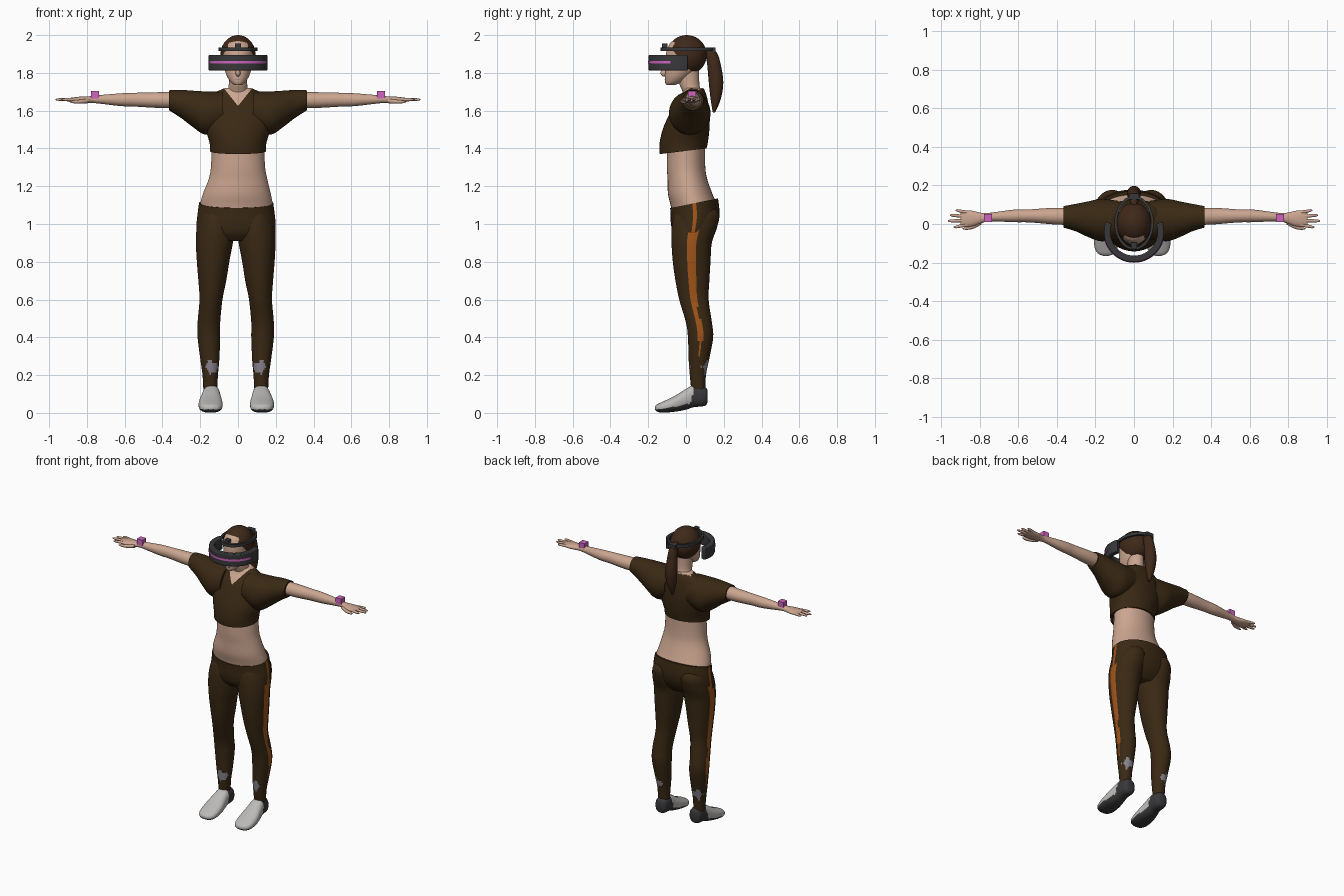
import bpy, bmesh, math
from mathutils import Vector

cube = bpy.data.objects.get("Cube")
if cube:
    bpy.data.objects.remove(cube, do_unlink=True)


def material(name, rgb):
    m = bpy.data.materials.new(name)
    m.use_nodes = True
    m.diffuse_color = (*rgb, 1)
    bsdf = m.node_tree.nodes["Principled BSDF"]
    bsdf.inputs["Base Color"].default_value = (*rgb, 1)
    bsdf.inputs["Roughness"].default_value = 0.7
    return m


SKIN = material("skin", (0.6, 0.38, 0.28))
CLOTH = material("dark brown cloth", (0.042, 0.022, 0.007))
HAIR = material("brown hair", (0.05, 0.022, 0.01))
ORANGE = material("orange stripe", (0.36, 0.09, 0.01))
LILAC = material("grey lilac", (0.25, 0.23, 0.28))
LIGHT = material("light grey", (0.5, 0.49, 0.48))
DARK = material("dark grey", (0.04, 0.04, 0.043))
PINK = material("pink", (0.62, 0.13, 0.52))


def finish(name, bm, mats, rule=None, mirror=False, shift=0, angle=50):
    """Turn a bmesh into a smooth shaded object, coloured by a face rule."""
    bmesh.ops.recalc_face_normals(bm, faces=bm.faces[:])
    if rule:
        for f in bm.faces:
            f.material_index = rule(f, f.calc_center_median())
    mesh = bpy.data.meshes.new(name)
    bm.to_mesh(mesh)
    bm.free()
    for m in mats:
        mesh.materials.append(m)
    ob = bpy.data.objects.new(name, mesh)
    bpy.context.collection.objects.link(ob)
    ob.location.x = shift
    if mirror:
        mod = ob.modifiers.new("mirror", "MIRROR")
        mod.use_mirror_merge = False
    bpy.ops.object.select_all(action="DESELECT")
    ob.select_set(True)
    bpy.context.view_layer.objects.active = ob
    bpy.ops.object.shade_smooth_by_angle(angle=math.radians(angle))
    return ob


def smooth_rings(rings, steps):
    """Catmull-Rom interpolation between the key rings."""
    rings = [tuple(r) + (0,) * (6 - len(r)) for r in rings]
    out = []
    for i in range(len(rings) - 1):
        a, b, c, d = (rings[min(max(j, 0), len(rings) - 1)] for j in range(i - 1, i + 3))
        for s in range(steps):
            t = s / steps
            out.append([q + t / 2 * (r - p + t * (2 * p - 5 * q + 4 * r - u + t * (3 * (q - r) + u - p)))
                        for p, q, r, u in zip(a, b, c, d)])
    return out + [list(rings[-1])]


def loft(bm, rings, axis="Z", n=40, steps=4, power=2.0):
    """Rings are (station, centre, centre, radius, radius, tilt) along an axis."""
    loops = []
    for t, c1, c2, r1, r2, tilt in smooth_rings(rings, steps):
        loop = []
        for i in range(n):
            a = math.tau * (i + 0.5) / n
            u, v = math.cos(a), math.sin(a)
            u = math.copysign(abs(u) ** (2 / power), u) * abs(r1)
            v = math.copysign(abs(v) ** (2 / power), v) * abs(r2)
            w = t + tilt * v
            p = {"Z": (c1 + u, c2 + v, w), "X": (w, c1 + u, c2 + v), "Y": (c1 + u, w, c2 + v)}[axis]
            loop.append(bm.verts.new(p))
        loops.append(loop)
    for lo, hi in zip(loops, loops[1:]):
        for i in range(n):
            j = (i + 1) % n
            bm.faces.new((lo[i], lo[j], hi[j], hi[i]))
    bm.faces.new(loops[0])
    bm.faces.new(loops[-1])
    return bm


def part(name, rings, mats, rule=None, mirror=False, shift=0, **kw):
    return finish(name, loft(bmesh.new(), rings, **kw), mats, rule, mirror, shift)


def band(name, mat, start, end, rx, ry, cy, thick, z0, z1, bevel=0.0, n=48):
    """Curved strip around the head, closed when it spans a full turn."""
    bm = bmesh.new()
    full = end - start >= 360
    loops = []
    for i in range(n if full else n + 1):
        a = math.radians(start + (end - start) * i / n)
        loops.append([bm.verts.new(((rx - d) * math.cos(a), cy + (ry - d) * math.sin(a), z))
                      for d, z in ((0, z0), (0, z1), (thick, z1), (thick, z0))])
    for a, b in zip(loops, loops[1:] + (loops[:1] if full else [])):
        for i in range(4):
            j = (i + 1) % 4
            bm.faces.new((a[i], a[j], b[j], b[i]))
    if not full:
        bm.faces.new(loops[0])
        bm.faces.new(loops[-1])
    ob = finish(name, bm, [mat], angle=35)
    if bevel:
        mod = ob.modifiers.new("bevel", "BEVEL")
        mod.width, mod.segments = bevel, 2


def ball(name, mat, centre, radii, cut=None):
    bm = bmesh.new()
    bmesh.ops.create_uvsphere(bm, u_segments=32, v_segments=20, radius=1)
    for v in bm.verts:
        v.co = Vector(c + r * x for c, r, x in zip(centre, radii, v.co))
    if cut:
        bmesh.ops.bisect_plane(bm, geom=bm.verts[:] + bm.edges[:] + bm.faces[:],
                               plane_co=cut[0], plane_no=cut[1], clear_inner=True)
    finish(name, bm, [mat])


def box(name, mat, centre, size, mirror=False):
    bm = bmesh.new()
    bmesh.ops.create_cube(bm, size=1)
    for v in bm.verts:
        v.co = Vector(c + s * x for c, s, x in zip(centre, size, v.co))
    finish(name, bm, [mat], mirror=mirror, angle=30)


# Midriff
part("midriff", [(1.04, -.008, .04, .19, .11), (1.1, -.008, .04, .193, .122), (1.16, -.006, .022, .18, .118),
                 (1.24, 0, .007, .155, .105), (1.31, 0, 0, .143, .102), (1.45, 0, 0, .14, .1)], [SKIN])


# Trousers with a stripe down each outer side and worn ankle patches
def stripe_rule(f, c):
    return 1 if abs(f.normal.y) < 0.12 and abs(c.x) > 0.1 and abs(f.normal.z) < 0.6 else 0


part("trouser_hips", [(.91, 0, .035, .19, .07), (.95, 0, .037, .208, .105), (1.0, 0, .044, .21, .124),
                      (1.05, 0, .048, .205, .13, .08), (1.11, 0, .043, .197, .127, .2)],
     [CLOTH, ORANGE], stripe_rule, shift=-.01)


def leg_rule(f, c):
    t = (c.z - 0.8) / 0.5
    mid_x, mid_y = 0.14, 0.066
    a = math.atan2(c.y - mid_y, c.x - mid_x)
    if 0.3 < c.z < 0.98 and f.normal.x > 0.985:
        return 1
    wave = 0.035 * abs(math.cos(2 * a + 0.6)) + 0.008 * math.sin(7 * a)
    if abs(c.z - 0.243) < wave and math.cos(2 * a + 0.6) < 0.3:
        return 2
    return 0


part("trouser_legs", [(.11, .135, .065, .036, .036), (.2, .135, .063, .041, .043), (.28, .137, .068, .05, .054),
                      (.4, .142, .077, .06, .067), (.48, .142, .068, .06, .069), (.6, .131, .042, .061, .078),
                      (.7, .124, .034, .074, .09), (.8, .12, .03, .086, .1), (.9, .113, .03, .098, .107),
                      (.98, .107, .044, .1, .12), (1.05, .1, .058, .09, .118), (1.1, .09, .06, .06, .08)],
     [CLOTH, ORANGE, LILAC], leg_rule, mirror=True, shift=-.012, steps=6)

# Shoes: light uppers, dark heels and soles
part("shoes", [(.115, .13, .09, .022, .03), (.1, .13, .087, .04, .05), (.04, .132, .088, .046, .058),
               (0, .134, .072, .053, .055), (-.06, .136, .048, .063, .042), (-.12, .136, .031, .06, .03),
               (-.152, .136, .026, .043, .02), (-.165, .136, .026, .015, .008)],
     [LIGHT, DARK], lambda f, c: int(f.normal.z < -.35 or c.y > .03 + .25 * (c.z - .08)),
     mirror=True, shift=-.009, axis="Y", power=2.4)

# Cropped top with a V neckline
bm = loft(bmesh.new(), [(1.385, 0, -.015, .148, .124, .12), (1.43, 0, -.012, .151, .129, .06),
                        (1.5, 0, 0, .172, .124), (1.57, 0, .016, .187, .11), (1.64, 0, .03, .18, .088),
                        (1.69, 0, .042, .13, .064), (1.72, 0, .042, .07, .05)])
for side in (-1, 1):
    bmesh.ops.bisect_plane(bm, geom=bm.verts[:] + bm.edges[:] + bm.faces[:],
                           plane_co=(0, 0, 1.625), plane_no=(1.25 * side, 0, -1))
finish("crop_top", bm, [CLOTH, SKIN],
       lambda f, c: int(c.z > (1.625 + 1.25 * abs(c.x) if c.y < .04 else 1.712)))
part("sleeves", [(.08, .02, 1.6, .1, .1), (.17, .02, 1.587, .11, .115), (.24, .025, 1.61, .092, .096),
                 (.3, .033, 1.635, .072, .075), (.365, .037, 1.655, .056, .053)],
     [CLOTH], mirror=True, axis="X")

# Arms, palms, fingers and thumbs
bm = loft(bmesh.new(), [(.3, .038, 1.657, .045, .045), (.42, .041, 1.656, .043, .042), (.54, .042, 1.658, .034, .037),
                        (.62, .042, 1.658, .033, .034), (.75, .036, 1.66, .022, .021), (.79, .031, 1.658, .027, .018),
                        (.84, .028, 1.657, .041, .017), (.88, .028, 1.657, .042, .012), (.9, .028, 1.657, .036, .008)],
          axis="X", n=24)
for base, tip, length in ((-.004, -.016, .935), (.018, .016, .965), (.039, .045, .955), (.06, .07, .925)):
    mid = (base + tip) / 2
    loft(bm, [(.86, base, 1.658, .009, .009), ((.86 + length) / 2, mid, 1.659, .009, .009),
              (length - .01, tip, 1.659, .007, .006), (length, tip, 1.659, .002, .002)], axis="X", n=10, steps=2)
loft(bm, [(.79, .01, 1.652, .012, .012), (.83, -.012, 1.648, .012, .011), (.87, -.022, 1.647, .009, .008),
          (.89, -.024, 1.647, .002, .002)], axis="X", n=10, steps=3)
finish("arms_and_hands", bm, [SKIN], mirror=True)
box("wrist_trackers", PINK, (.757, .032, 1.685), (.042, .042, .04), mirror=True)

# Neck, head and nose
part("neck", [(1.64, 0, .045, .068, .045), (1.7, 0, .032, .056, .05), (1.74, 0, .018, .049, .053),
              (1.82, 0, .01, .05, .06)], [SKIN])
part("head", [(1.735, 0, -.083, .018, .02), (1.75, 0, -.066, .038, .045), (1.785, 0, -.042, .06, .07),
              (1.83, 0, -.018, .073, .09), (1.88, 0, -.008, .081, .1), (1.92, 0, -.002, .083, .1),
              (1.96, 0, 0, .068, .082), (1.985, 0, 0, .03, .04)], [SKIN])
ball("nose", SKIN, (0, -.115, 1.8), (.013, .02, .02))
box("mouth", LILAC, (0, -.111, 1.764), (.03, .006, .003))

# Hair and ponytail
ball("hair_cap", HAIR, (0, .004, 1.895), (.093, .106, .105), ((0, -.09, 1.945), (0, .78, .62)))
part("ponytail", [(1.935, 0, .105, .012, .02), (1.91, 0, .13, .024, .032), (1.85, 0, .147, .031, .036),
                  (1.75, 0, .159, .037, .039), (1.66, 0, .157, .028, .027), (1.59, 0, .148, .006, .006)],
     [HAIR], n=20)

# Headset: visor, glowing strip, head strap and forehead pad
band("visor", DARK, -200, 20, .156, .156, -.042, .034, 1.812, 1.896, bevel=.006)
band("visor_strip", PINK, -165, -15, .159, .159, -.042, .006, 1.85, 1.864)
band("head_strap", DARK, 0, 360, .102, .14, .006, .014, 1.915, 1.935)
box("forehead_pad", DARK, (0, -.112, 1.945), (.03, .03, .02))
box("ponytail_clasp", DARK, (0, .142, 1.922), (.05, .03, .026))
